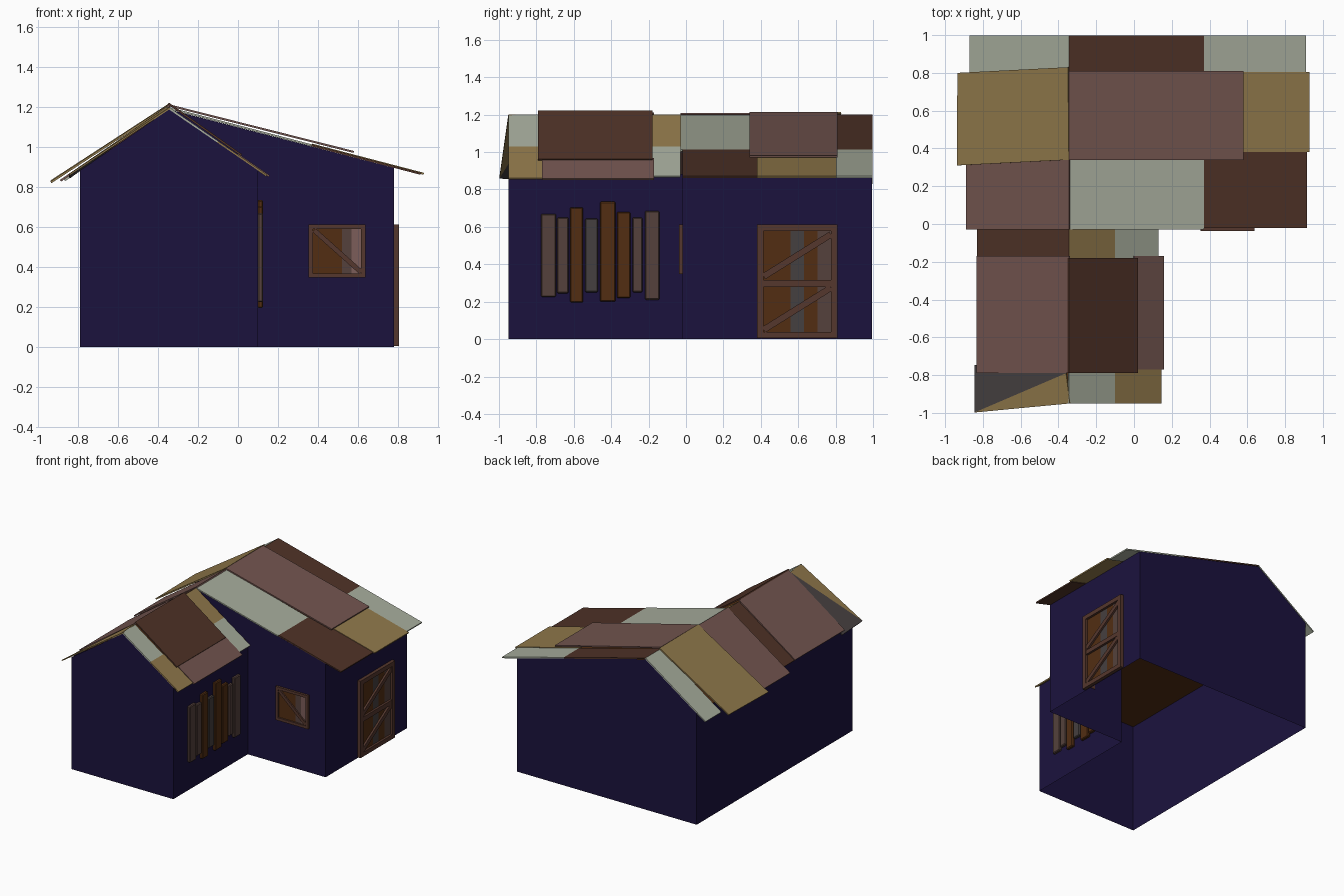
import bpy, bmesh, math
from mathutils import Vector, Matrix

if "Cube" in bpy.data.objects:
    bpy.data.objects.remove(bpy.data.objects["Cube"])

COLORS = {
    "wall": (0.011, 0.006, 0.048), "pale": (0.38, 0.41, 0.33), "tan": (0.28, 0.19, 0.07),
    "mauve": (0.17, 0.09, 0.078), "brown": (0.078, 0.032, 0.02), "grey": (0.06, 0.05, 0.05),
    "orange": (0.085, 0.027, 0.006), "trim": (0.09, 0.038, 0.026), "dusk": (0.09, 0.053, 0.045),
    "light": (0.2, 0.11, 0.1),
}
MATS = {}
for key, c in COLORS.items():
    MATS[key] = bpy.data.materials.new(key + "_paint")
    MATS[key].diffuse_color = (*c, 1)

RX, RZ = -0.345, 1.2                      # ridge position
XL, XN, XR = -0.79, 0.10, 0.78            # left, wing and right walls
YF, YN, YB = -0.95, -0.02, 0.995          # front, notch and back walls


def finish(name, bm, color):
    me = bpy.data.meshes.new(name)
    bm.to_mesh(me)
    bm.free()
    ob = bpy.data.objects.new(name, me)
    me.materials.append(MATS[color])
    bpy.context.collection.objects.link(ob)
    return ob


def sheet(name, polys, color, thick=0):
    bm = bmesh.new()
    for p in polys:
        bm.faces.new([bm.verts.new(v) for v in p])
    bmesh.ops.remove_doubles(bm, verts=bm.verts, dist=0.0005)
    ob = finish(name, bm, color)
    if thick:
        mod = ob.modifiers.new("thickness", "SOLIDIFY")
        mod.thickness, mod.offset = thick, -1
    return ob


def slope(x, main):
    return RZ - (x - RX) * 0.261 if main and x > RX else RZ - abs(x - RX) * 0.69


# Walls: open-bottomed L-shaped shell with gables
zl, zn, zr, zt = 0.883, 0.883, 0.896, 1.188
sheet("walls", [
    [(XL, YF, 0), (XN, YF, 0), (XN, YF, zn), (RX, YF, zt), (XL, YF, zl)],
    [(XN, YF, 0), (XN, YN, 0), (XN, YN, zn), (XN, YF, zn)],
    [(XN, YN, 0), (XR, YN, 0), (XR, YN, zr), (RX, YN, zt), (XN, YN, zn)],
    [(XR, YN, 0), (XR, YB, 0), (XR, YB, zr), (XR, YN, zr)],
    [(XR, YB, 0), (XL, YB, 0), (XL, YB, zl), (RX, YB, zt), (XR, YB, zr)],
    [(XL, YB, 0), (XL, YF, 0), (XL, YF, zl), (XL, YB, zl)],
], "wall")

# Flat wooden ceiling
zc = 0.868
sheet("ceiling", [[(XL, YF, zc), (XN, YF, zc), (XN, YN, zc), (XR, YN, zc),
                   (XR, YB, zc), (XL, YB, zc)]], "orange")

# Roof patches: x0, x1, y0, y1, lift at x0, lift at x1, main slope, colour
PATCHES = [
    (-0.87, RX, 0.80, 0.998, 0, 0, 1, "pale"),
    (-0.89, RX, -0.03, 0.34, .012, .008, 1, "mauve"),
    (-0.83, RX, -0.18, -0.03, 0, 0, 0, "brown"),
    (-0.835, RX, -0.79, -0.17, .008, .012, 0, "mauve"),
    (RX, -0.10, -0.95, -0.79, 0, 0, 0, "pale"),
    (-0.10, 0.145, -0.95, -0.77, 0, 0, 0, "tan"),
    (RX, 0.02, -0.79, -0.18, .022, .016, 0, "brown"),
    (0.0, 0.158, -0.77, -0.17, .006, .006, 0, "mauve"),
    (RX, -0.10, -0.18, -0.03, 0, 0, 0, "tan"),
    (-0.10, 0.13, -0.18, -0.03, 0, 0, 0, "pale"),
    (RX, 0.37, -0.03, 0.35, 0, 0, 1, "pale"),
    (0.37, 0.915, -0.02, 0.385, 0, 0, 1, "brown"),
    (RX, 0.58, 0.34, 0.81, .014, .022, 1, "mauve"),
    (0.37, 0.93, 0.38, 0.805, .004, .004, 1, "tan"),
    (RX, 0.37, 0.805, 0.998, 0, 0, 1, "brown"),
    (0.37, 0.91, 0.805, 0.998, 0, 0, 1, "pale"),
]
for i, (x0, x1, y0, y1, l0, l1, main, col) in enumerate(PATCHES):
    z0, z1 = slope(x0, main) + l0, slope(x1, main) + l1
    sheet(f"roof_patch_{i}", [[(x0, y0, z0), (x1, y0, z1), (x1, y1, z1), (x0, y1, z0)]], col, 0.01)

# Crooked roof patches on the left slope
sheet("roof_patch_skewed", [[(-0.938, .31, .828), (-.345, .34, 1.215), (-.35, .83, 1.215),
                             (-.935, .80, .835)]], "tan", 0.01)
sheet("roof_patch_bent_tan", [[(-.845, -.998, .865), (-.34, -.95, 1.2), (-.36, -.79, 1.2)]], "tan", 0.008)
sheet("roof_patch_bent_grey", [[(-.845, -.998, .865), (-.36, -.79, 1.2), (-.845, -.745, .85)]], "grey", 0.008)

# Wall frames: u runs along the wall, v is up, w is outward
SIDE = Matrix(((0, 0, 1, 0), (1, 0, 0, 0), (0, 1, 0, 0), (0, 0, 0, 1)))
FRONT = Matrix(((1, 0, 0, 0), (0, 0, -1, 0), (0, 1, 0, 0), (0, 0, 0, 1)))


def board(name, frame, base, u0, u1, v0, v1, w, color, angle=0, bevel=0):
    bm = bmesh.new()
    bmesh.ops.create_cube(bm, size=1)
    local = (Matrix.Translation(((u0 + u1) / 2, (v0 + v1) / 2, base + w / 2))
             @ Matrix.Rotation(angle, 4, "Z") @ Matrix.Diagonal((u1 - u0, v1 - v0, w, 1)))
    bmesh.ops.transform(bm, matrix=frame @ local, verts=bm.verts)
    if bevel:
        bmesh.ops.bevel(bm, geom=bm.edges[:], offset=bevel, segments=1, affect="EDGES")
    bmesh.ops.recalc_face_normals(bm, faces=bm.faces)
    return finish(name, bm, color)


def brace(name, frame, base, a, b, width, w, color):
    d = Vector(b) - Vector(a)
    mu, mv, h = (a[0] + b[0]) / 2, (a[1] + b[1]) / 2, d.length / 2
    board(name, frame, base, mu - h, mu + h, mv - width / 2, mv + width / 2, w, color,
          math.atan2(d.y, d.x))


def framed(name, frame, base, u0, u1, v0, v1, t, w, planks):
    n = len(planks)
    step = (u1 - u0 - 2 * t) / n
    for i, col in enumerate(planks):
        u = u0 + t + i * step
        board(f"{name}_plank_{i}", frame, base, u, u + step, v0 + t, v1 - t, w * 0.35, col)
    board(name + "_left_jamb", frame, base, u0, u0 + t, v0, v1, w, "trim")
    board(name + "_right_jamb", frame, base, u1 - t, u1, v0, v1, w, "trim")
    board(name + "_bottom_rail", frame, base, u0 + t, u1 - t, v0, v0 + t, w, "trim")
    board(name + "_top_rail", frame, base, u0 + t, u1 - t, v1 - t, v1, w, "trim")


# Boards nailed over the wing's right wall
BOARDS = [(-.775, -.695, .225, .67, "dusk"), (-.69, -.627, .245, .65, "dusk"),
          (-.62, -.55, .195, .705, "orange"), (-.54, -.47, .25, .645, "grey"),
          (-.46, -.377, .20, .735, "orange"), (-.37, -.297, .22, .68, "orange"),
          (-.287, -.232, .25, .65, "dusk"), (-.22, -.142, .21, .685, "dusk")]
for i, (u0, u1, v0, v1, col) in enumerate(BOARDS):
    board(f"wall_board_{i}", SIDE, XN - 0.002, u0, u1, v0, v1, 0.027, col, bevel=0.006)

# Door on the right wall
framed("door", SIDE, XR - 0.002, 0.38, 0.81, 0.005, 0.612, 0.034, 0.028,
       ["orange", "orange", "grey", "orange", "dusk"])
board("door_middle_rail", SIDE, XR - 0.002, 0.414, 0.776, 0.28, 0.315, 0.027, "trim")
for i, v in enumerate((0.05, 0.335)):
    brace(f"door_brace_{i}", SIDE, XR - 0.002, (0.415, v), (0.775, v + 0.225), 0.034, 0.025, "trim")

# Window on the notch wall
framed("window", FRONT, -YN - 0.002, 0.353, 0.638, 0.347, 0.612, 0.022, 0.02,
       ["orange", "orange", "orange", "dusk", "light"])
brace("window_brace", FRONT, -YN - 0.002, (0.38, 0.585), (0.615, 0.375), 0.024, 0.018, "trim")

for m in bpy.data.materials:
    if m.users and not m.is_grease_pencil:
        m.use_nodes = True
        m.node_tree.nodes["Principled BSDF"].inputs["Base Color"].default_value = m.diffuse_color
